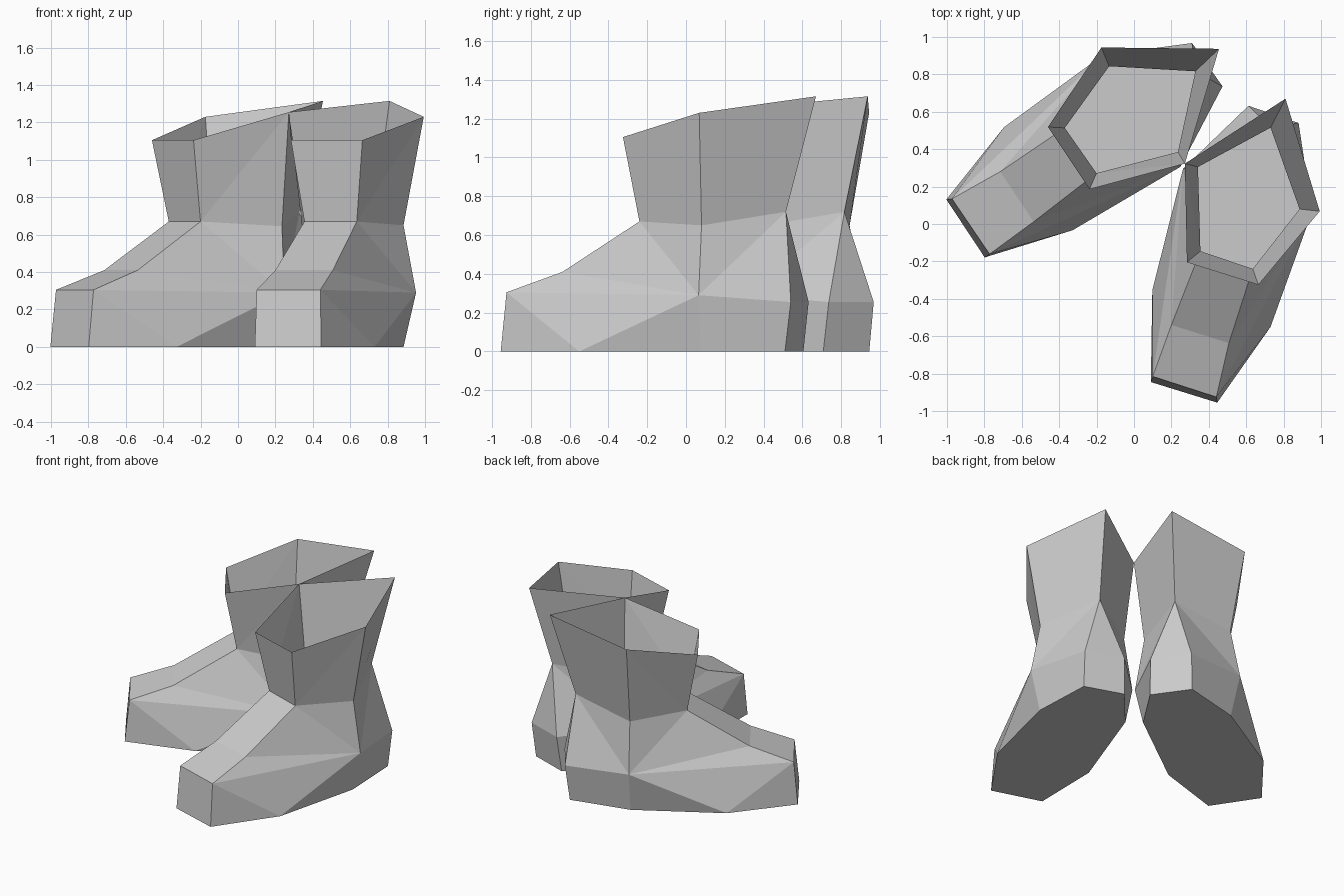
import bpy, bmesh
from mathutils import Vector

if "Cube" in bpy.data.objects:
    bpy.data.objects.remove(bpy.data.objects["Cube"], do_unlink=True)

grey = bpy.data.materials.new("light grey")
grey.use_nodes = True
COLOUR = (0.6, 0.6, 0.6, 1)
grey.diffuse_color = COLOUR
grey.node_tree.nodes["Principled BSDF"].inputs["Base Color"].default_value = COLOUR

# Corners of the left boot: o = outer side, i = inner side
P = {
    # sole
    "toe_i0": (.09, -.845, 0), "toe_o0": (.445, -.955, 0),
    "ball_o0": (.73, -.55, 0), "mid_o0": (.885, .075, 0),
    "heel_o0": (.865, .51, 0), "heel_i0": (.59, .605, 0),
    "mid_i0": (.345, .322, 0), "ball_i0": (.098, -.353, 0),
    # foot
    "toe_i1": (.10, -.815, .305), "toe_o1": (.44, -.925, .305),
    "step_i": (.20, -.54, .41), "step_o": (.507, -.637, .41),
    "mid_o1": (.952, .065, .29), "heel_o1": (.88, .54, .255),
    "heel_i1": (.612, .632, .255), "mid_i1": (.262, .295, .29),
    # ankle
    "front_i2": (.355, -.145, .67), "front_o2": (.635, -.24, .67),
    "mid_o2": (.885, .08, .65), "heel2": (.73, .515, .72),
    "mid_i2": (.342, .305, .645),
    # top opening
    "front_i3": (.283, -.205, 1.105), "front_o3": (.665, -.325, 1.105),
    "mid_o3": (.993, .068, 1.23), "heel3": (.81, .67, 1.315),
    "mid_i3": (.272, .323, 1.255),
}

FACES = [
    # sole, toe cap, instep
    "toe_i0 toe_o0 ball_o0 mid_o0 heel_o0 heel_i0 mid_i0 ball_i0",
    "toe_i0 toe_o0 toe_o1 toe_i1",
    "toe_i1 toe_o1 step_o step_i",
    "step_i step_o front_o2 front_i2",
    # heel
    "heel_i0 heel_o0 heel_o1 heel_i1", "heel_i1 heel_o1 heel2",
    # front and shaft back walls
    "front_i2 front_o2 front_o3 front_i3",
]
for s in "oi":
    # each side fans around its middle corner
    FACES += [f.replace("_s", "_" + s) for f in (
        "toe_s0 ball_s0 toe_s1", "toe_s1 ball_s0 mid_s1",
        "toe_s1 mid_s1 step_s", "step_s mid_s1 front_s2",
        "front_s2 mid_s1 mid_s2", "ball_s0 mid_s0 mid_s1",
        "mid_s0 heel_s0 heel_s1 mid_s1", "mid_s1 heel_s1 heel2",
        "mid_s1 heel2 mid_s2",
        # shaft walls
        "front_s2 mid_s2 mid_s3", "front_s2 mid_s3 front_s3",
        "mid_s2 heel2 heel3 mid_s3")]
# "step" names share the letter pattern, so restore them
FACES = [f.replace("_step", "step") for f in FACES]

# Vertical plane the two boots are mirrored across
PLANE_POINT = Vector((.272, .323, 0))
PLANE_NORMAL = Vector((.8, -.6, 0))


def reflect(p):
    return p - 2 * (p - PLANE_POINT).dot(PLANE_NORMAL) * PLANE_NORMAL


def make_boot(name, mirrored):
    bm = bmesh.new()
    v = {}
    for key, co in P.items():
        co = Vector(co)
        v[key] = bm.verts.new(reflect(co) if mirrored else co)
    for f in FACES:
        bm.faces.new([v[k] for k in f.split()])
    bmesh.ops.recalc_face_normals(bm, faces=bm.faces)
    # the sole must face down
    sole = min(bm.faces, key=lambda f: f.calc_center_median().z)
    if sole.normal.z > 0:
        bmesh.ops.reverse_faces(bm, faces=bm.faces)
    mesh = bpy.data.meshes.new(name)
    bm.to_mesh(mesh)
    bm.free()
    mesh.materials.append(grey)
    bpy.context.collection.objects.link(bpy.data.objects.new(name, mesh))


make_boot("left_boot", False)
make_boot("right_boot", True)
